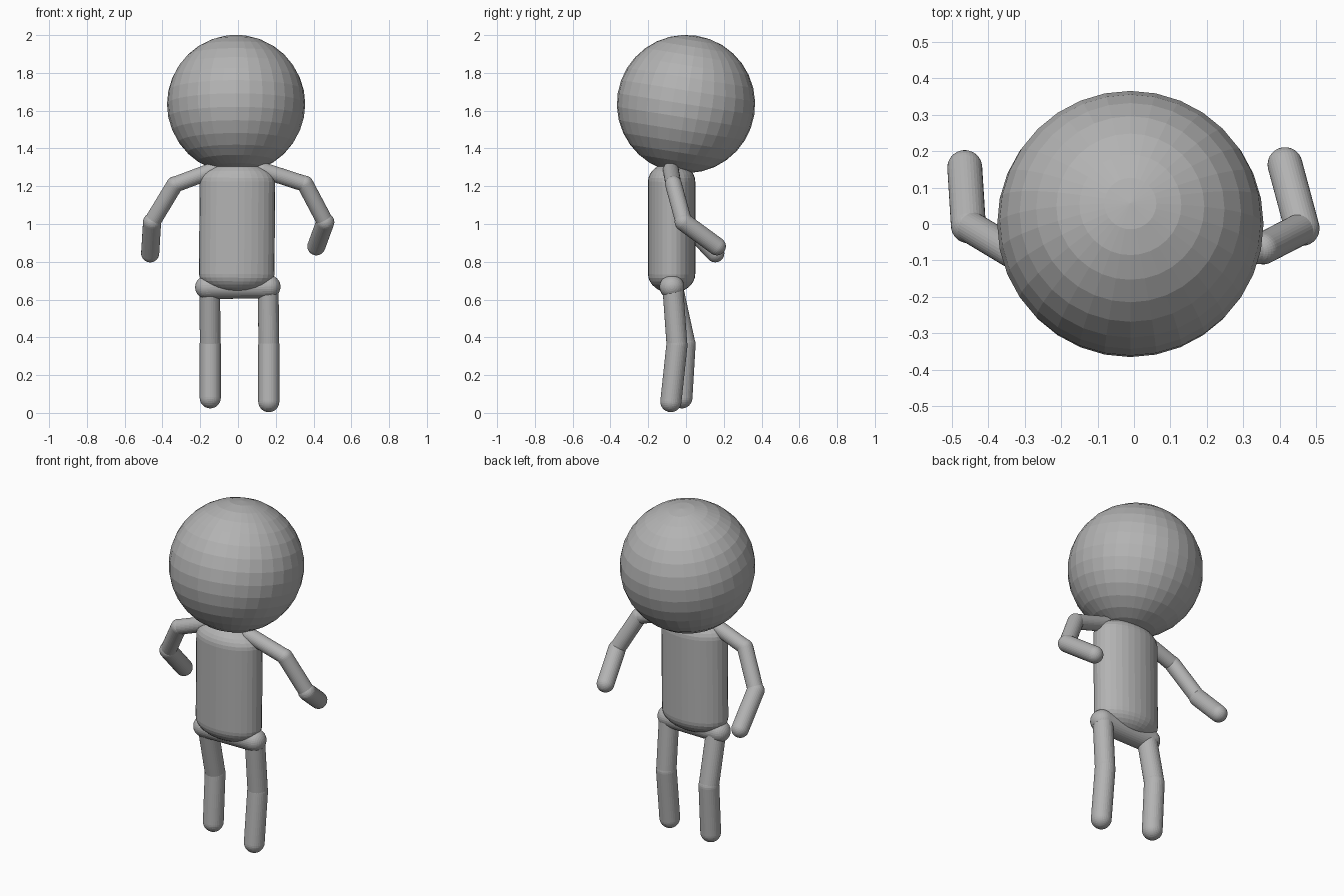
import bpy
import bmesh
from math import sin, cos, pi, radians
from mathutils import Vector, Matrix

cube = bpy.data.objects.get("Cube")
if cube:
    bpy.data.objects.remove(cube)

# Single grey material
grey = bpy.data.materials.new("plain_grey")
grey.use_nodes = True
colour = (0.45, 0.45, 0.45, 1)
grey.diffuse_color = colour
grey.node_tree.nodes["Principled BSDF"].inputs["Base Color"].default_value = colour


def finish(name, bm):
    bmesh.ops.recalc_face_normals(bm, faces=bm.faces)
    mesh = bpy.data.meshes.new(name)
    bm.to_mesh(mesh)
    bm.free()
    mesh.materials.append(grey)
    obj = bpy.data.objects.new(name, mesh)
    bpy.context.collection.objects.link(obj)
    return obj


def capsule(name, start, end, radius, depth=1.0, cap=8):
    """Round-ended rod; radius is (x, y), depth scales the height of the caps."""
    start, end = Vector(start), Vector(end)
    axis = end - start
    rx, ry = radius
    bm = bmesh.new()
    angles = [-pi / 2 + pi / 2 * i / cap for i in range(cap + 1)]
    lower = [(cos(a), 0, sin(a) * depth) for a in angles]
    length = axis.length / rx
    upper = [(x, 0, length - z) for x, y, z in reversed(lower)]
    verts = [bm.verts.new(p) for p in lower + upper]
    edges = [bm.edges.new(pair) for pair in zip(verts, verts[1:])]
    bmesh.ops.spin(bm, geom=verts + edges, cent=(0, 0, 0), axis=(0, 0, 1),
                   angle=2 * pi, steps=32, use_duplicate=False)
    bmesh.ops.remove_doubles(bm, verts=bm.verts, dist=0.0005)
    bmesh.ops.scale(bm, vec=(rx, ry, rx), verts=bm.verts)
    turn = Vector((0, 0, 1)).rotation_difference(axis).to_matrix().to_4x4()
    bmesh.ops.transform(bm, matrix=Matrix.Translation(start) @ turn, verts=bm.verts)
    return finish(name, bm)


def limb(side, parts, joints, radii):
    """Chain of round rods through the joints."""
    for part, a, b, r in zip(parts, joints, joints[1:], radii):
        capsule(f"{side}_{part}", a, b, (r, r))


# Head, tipped slightly backward
bm = bmesh.new()
tilt = Matrix.Translation((-0.01, 0, 1.635)) @ Matrix.Rotation(radians(-9), 4, "X")
bmesh.ops.create_uvsphere(bm, u_segments=32, v_segments=16, radius=0.366, matrix=tilt)
finish("head", bm)

# Torso and hips
capsule("torso", (-0.007, -0.076, 0.735), (-0.003, -0.076, 1.225), (0.2, 0.125), 0.5)
capsule("hips", (-0.165, -0.075, 0.665), (0.163, -0.075, 0.668), (0.062, 0.065))

# Arms
arm = ("shoulder", "upper_arm", "forearm")
arm_radii = (0.042, 0.044, 0.048)
limb("left", arm, [(0.13, -0.08, 1.285), (0.355, -0.067, 1.212),
                   (0.462, -0.012, 1.01), (0.415, 0.163, 0.882)], arm_radii)
limb("right", arm, [(-0.13, -0.08, 1.285), (-0.335, -0.077, 1.208),
                    (-0.455, -0.005, 1.01), (-0.465, 0.155, 0.845)], arm_radii)

# Legs
leg = ("thigh", "shin")
leg_radii = (0.055, 0.056)
limb("left", leg, [(0.16, -0.07, 0.665), (0.163, -0.048, 0.36),
                   (0.163, -0.08, 0.06)], leg_radii)
limb("right", leg, [(-0.15, -0.07, 0.665), (-0.147, -0.005, 0.365),
                    (-0.147, -0.022, 0.08)], leg_radii)
